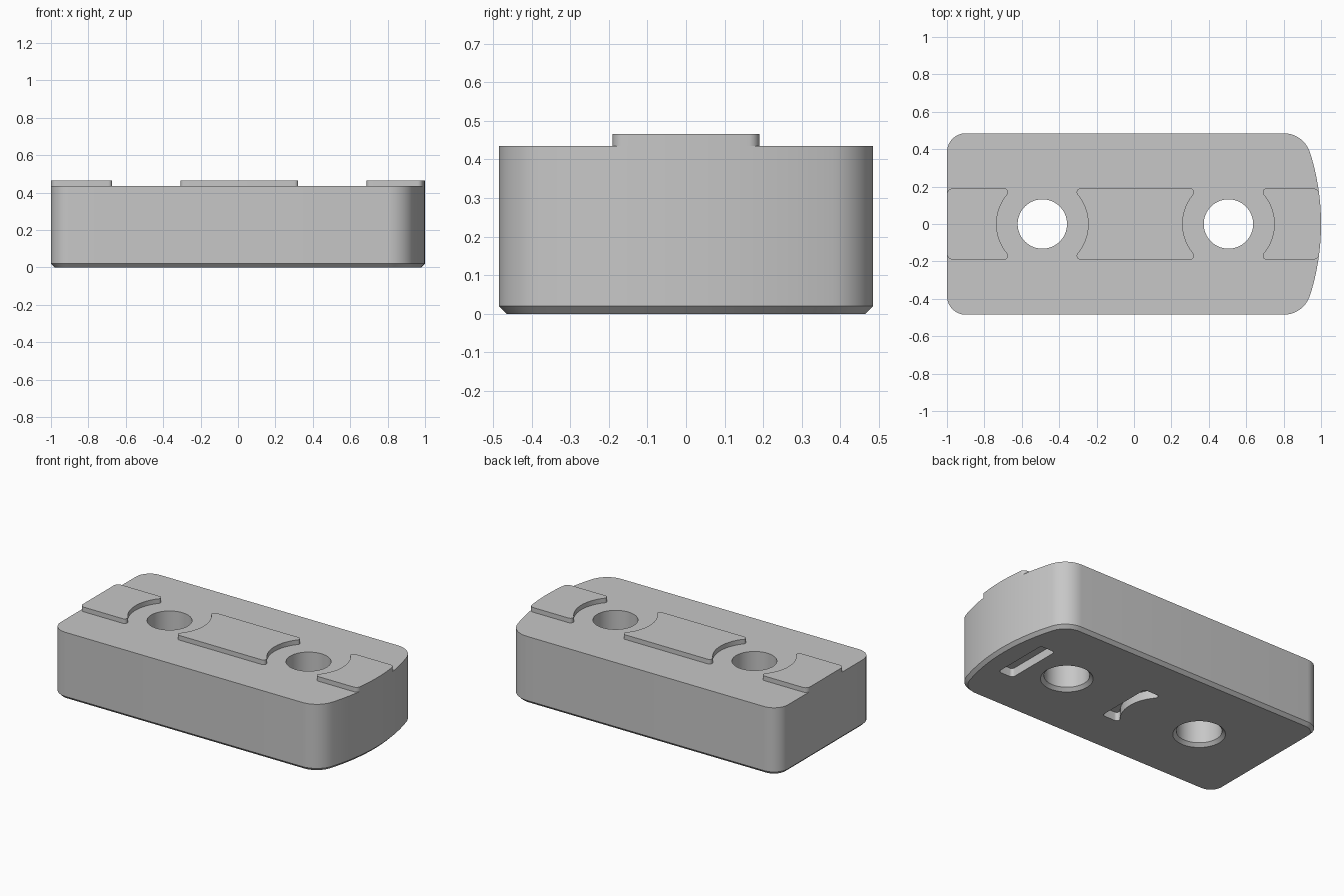
import bpy
import bmesh
from math import atan2, cos, pi, sin, sqrt

cube = bpy.data.objects.get("Cube")
if cube:
    bpy.data.objects.remove(cube)

HEIGHT, HALF_WIDTH, CHAMFER = 0.435, 0.485, 0.02
HOLES = (-0.49, 0.505)
HOLE_R = 0.132
PAD_TOP, PAD_HALF, RELIEF_R = 0.465, 0.19, 0.245
NOSE_R, NOSE_X = 1.27, -0.27      # shallow arc of the rounded end

grey = bpy.data.materials.new("plain grey")
grey.use_nodes = True
colour = (0.57, 0.57, 0.57, 1)
grey.diffuse_color = colour
grey.node_tree.nodes["Principled BSDF"].inputs["Base Color"].default_value = colour


def arc(cx, cy, r, start, end, steps=12):
    angles = [start + (end - start) * i / steps for i in range(steps + 1)]
    return [(cx + r * cos(a), cy + r * sin(a)) for a in angles]


def mirrored(half):
    """Extend a path that ends near y = 0 with its reflection in y."""
    return half + [(x, -y) for x, y in reversed(half) if abs(y) > 1e-6]


def loft(name, layers):
    """Solid through matching outlines, given as (z, points) from the bottom up."""
    bm = bmesh.new()
    rings = [[bm.verts.new((x, y, z)) for x, y in pts] for z, pts in layers]
    for low, high in zip(rings, rings[1:]):
        for i in range(len(low)):
            j = (i + 1) % len(low)
            bm.faces.new((low[i], low[j], high[j], high[i]))
    bm.faces.new(rings[0])
    bm.faces.new(rings[-1])
    bmesh.ops.recalc_face_normals(bm, faces=bm.faces)
    mesh = bpy.data.meshes.new(name)
    bm.to_mesh(mesh)
    bm.free()
    mesh.materials.append(grey)
    obj = bpy.data.objects.new(name, mesh)
    bpy.context.collection.objects.link(obj)
    return obj


def nose_end(half, r):
    """Rounded +x end from +y to -y, with corners of radius r."""
    cy = half - r
    cx = NOSE_X + sqrt((NOSE_R - r) ** 2 - cy ** 2)
    turn = atan2(cy, cx - NOSE_X)
    return mirrored(arc(cx, cy, r, pi / 2, turn)
                    + arc(NOSE_X, 0, NOSE_R, turn, 0)[1:])


def flat_end(x, half, r, side):
    """Straight end with round corners, from +y to -y."""
    mid = 0 if side > 0 else pi
    return mirrored(arc(x - side * r, half - r, r, pi / 2, mid, 8))


def concave_end(hole_x, side, r=0.02):
    """Scooped end around a hole, from +y to -y; the pad lies on the given side."""
    cy = PAD_HALF - r
    cx = sqrt((RELIEF_R + r) ** 2 - cy ** 2)
    turn = atan2(cy, cx)
    half = arc(cx, cy, r, pi / 2, pi + turn) + arc(0, 0, RELIEF_R, turn, 0)[1:]
    return mirrored([(hole_x + side * x, y) for x, y in half])


def body_outline(inset):
    global NOSE_R
    NOSE_R -= inset
    right = nose_end(HALF_WIDTH - inset, 0.148 - inset)
    NOSE_R += inset
    left = flat_end(-1 + inset, HALF_WIDTH - inset, 0.1 - inset, -1)
    return right + left[::-1]


def circle(x, r):
    return arc(x, 0, r, 0, 2 * pi, 64)[:-1]


# Main block with a chamfered bottom rim
block = loft("block", [(0, body_outline(CHAMFER)),
                       (CHAMFER, body_outline(0)),
                       (HEIGHT, body_outline(0))])

# Countersunk through holes and the two shallow slots underneath
cutters = [loft("hole_cutter", [(-0.02, circle(x, HOLE_R + 2 * CHAMFER)),
                                (CHAMFER, circle(x, HOLE_R)),
                                (HEIGHT + 0.1, circle(x, HOLE_R))]) for x in HOLES]
middle_slot = concave_end(-0.215, 1) + flat_end(0.08, PAD_HALF, 0.02, 1)[::-1]
end_slot = flat_end(0.755, PAD_HALF, 0.02, -1) + flat_end(0.86, PAD_HALF, 0.02, 1)[::-1]
for outline in (middle_slot, end_slot):
    cutters.append(loft("slot_cutter", [(-0.05, outline), (0.055, outline)]))

bpy.context.view_layer.objects.active = block
for cutter in cutters:
    cutter.hide_render = True
    cut = block.modifiers.new("cut", "BOOLEAN")
    cut.operation = "DIFFERENCE"
    cut.solver = "EXACT"
    cut.object = cutter
    bpy.ops.object.modifier_apply(modifier=cut.name)
    bpy.data.objects.remove(cutter)

# Raised pads on the top, scooped around the holes
pads = {
    "left_pad": nose_end(PAD_HALF, 0.03) + concave_end(HOLES[1], 1)[::-1],
    "middle_pad": concave_end(HOLES[1], -1) + concave_end(HOLES[0], 1)[::-1],
    "right_pad": concave_end(HOLES[0], -1) + flat_end(-1, PAD_HALF, 0.03, -1)[::-1],
}
parts = [block] + [loft(name, [(HEIGHT, pts), (PAD_TOP, pts)])
                   for name, pts in pads.items()]

# Smooth curved walls, crisp rims
for part in parts:
    bpy.ops.object.select_all(action="DESELECT")
    part.select_set(True)
    bpy.context.view_layer.objects.active = part
    bpy.ops.object.shade_smooth_by_angle(angle=pi / 6)
